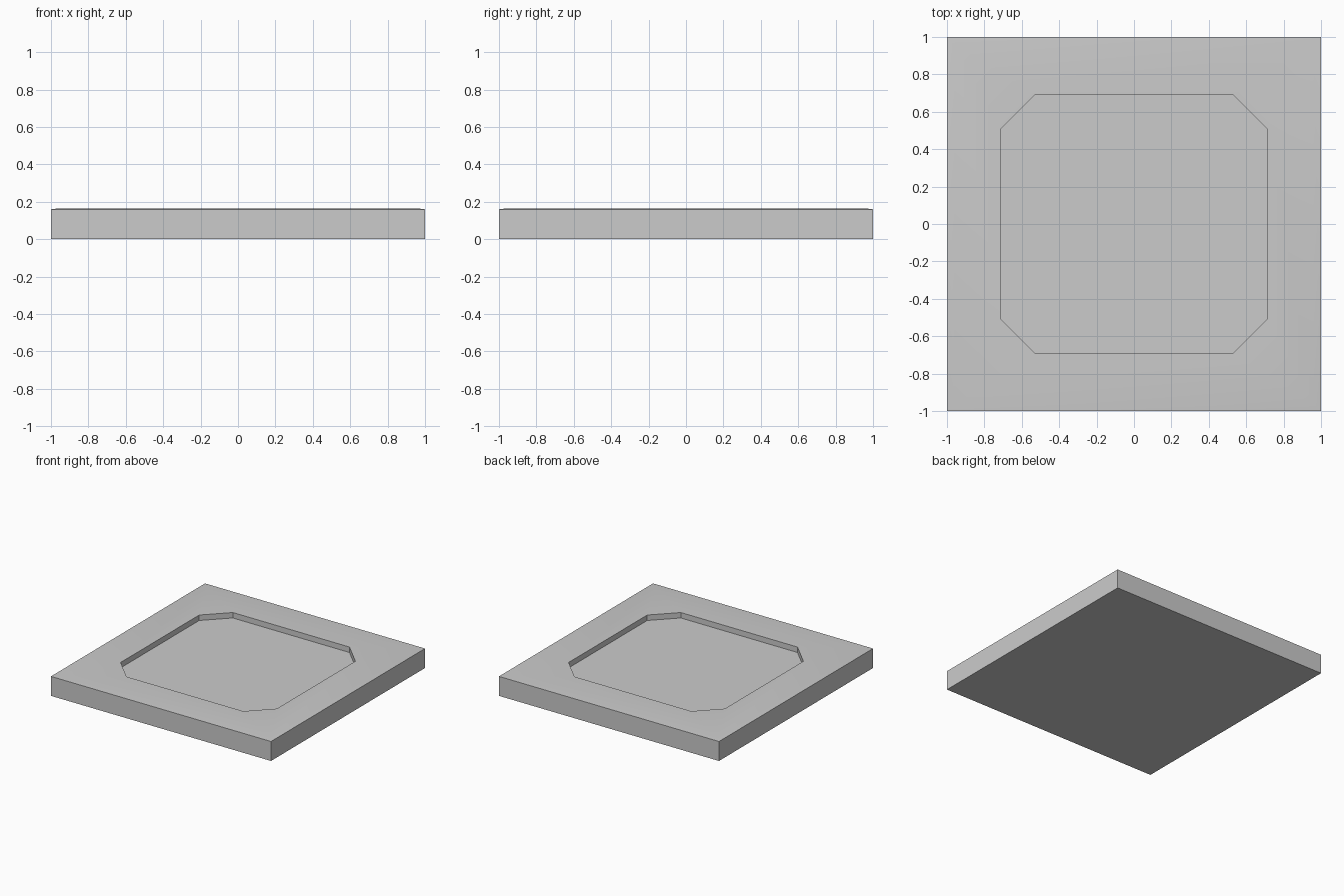
import bpy, bmesh

if "Cube" in bpy.data.objects:
    bpy.data.objects.remove(bpy.data.objects["Cube"])

EDGE_Z, TOP_Z, FLOOR_Z = 0.16, 0.165, 0.12

bm = bmesh.new()


def ring(points, z):
    return [bm.verts.new((x, y, z)) for x, y in points]


def bridge(a, b):
    n = len(a)
    for i in range(n):
        j = (i + 1) % n
        bm.faces.new((a[i], a[j], b[j], b[i]))


def square(s):
    return [(s, -s), (s, s), (-s, s), (-s, -s)]


# slab sides with a very shallow slope around the top border
base = ring(square(1.0), 0)
edge = ring(square(1.0), EDGE_Z)
rim = ring(square(0.96), TOP_Z)
bm.faces.new(base[::-1])
bridge(base, edge)
bridge(edge, rim)

# recess outline with clipped corners, two points per slab corner
octagon = [(0.53, -0.69), (0.71, -0.51), (0.71, 0.51), (0.53, 0.69),
           (-0.53, 0.69), (-0.71, 0.51), (-0.71, -0.51), (-0.53, -0.69)]
lip = ring(octagon, TOP_Z)
floor = ring(octagon, FLOOR_Z)

# flat border between rim and recess
for i in range(4):
    j = (i + 1) % 4
    a, b, c = lip[2 * i], lip[2 * i + 1], lip[(2 * i + 2) % 8]
    bm.faces.new((rim[i], b, a))
    bm.faces.new((rim[i], rim[j], c, b))

# recess walls and floor
bridge(lip, floor)
bm.faces.new(floor)

bmesh.ops.recalc_face_normals(bm, faces=bm.faces)
mesh = bpy.data.meshes.new("recessed_slab")
bm.to_mesh(mesh)
bm.free()
slab = bpy.data.objects.new("recessed_slab", mesh)
bpy.context.collection.objects.link(slab)
bpy.context.view_layer.objects.active = slab
slab.select_set(True)
bpy.ops.object.shade_smooth_by_angle()
